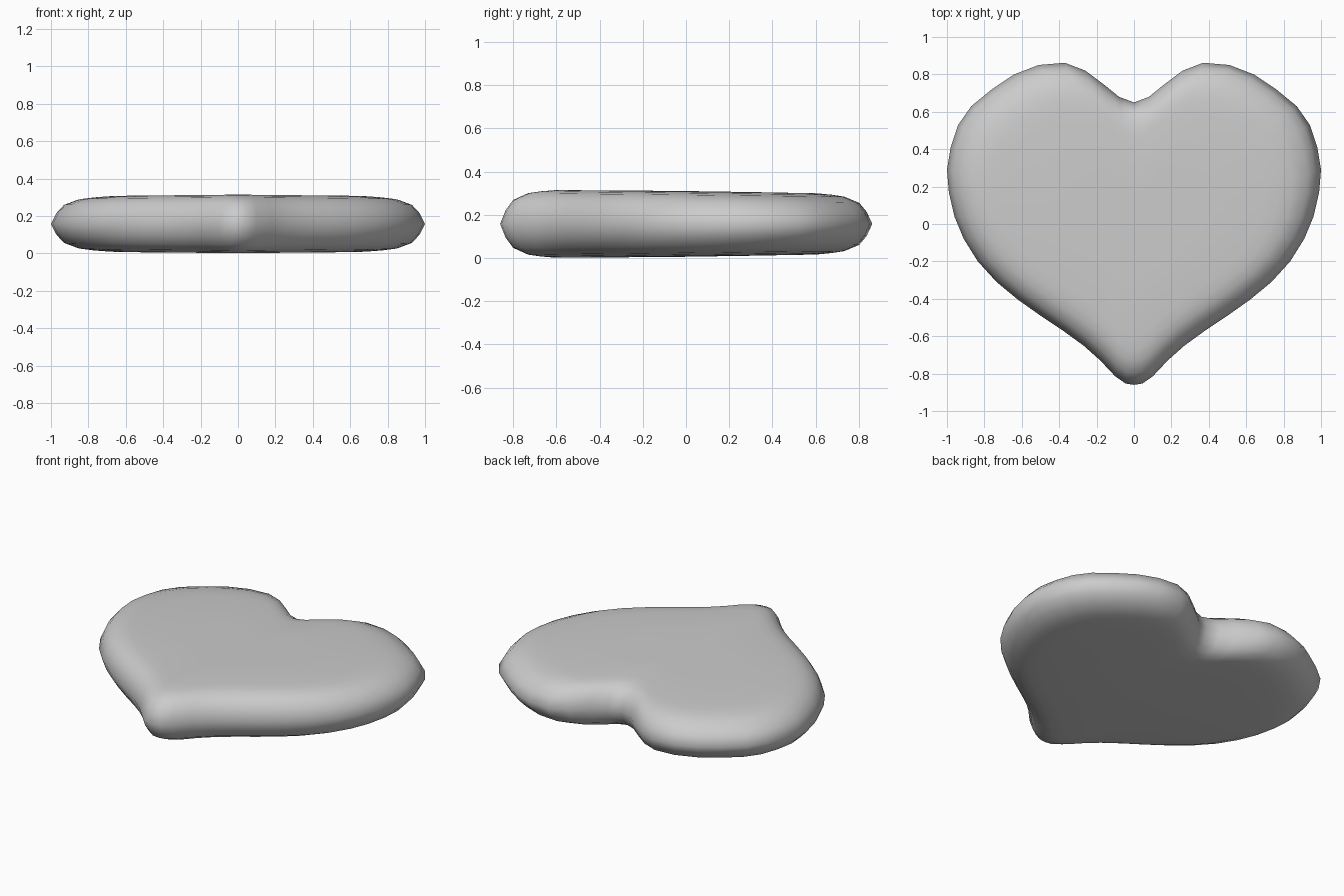
import bpy, bmesh

if "Cube" in bpy.data.objects:
    bpy.data.objects.remove(bpy.data.objects["Cube"])

# Right half of the heart outline, notch to tip
half = [(0, .65), (.08, .68), (.16, .745), (.26, .82), (.37, .862), (.51, .85),
        (.64, .80), (.76, .72), (.87, .63), (.94, .53), (.98, .41), (1.0, .29),
        (.99, .17), (.96, .04), (.91, -.08), (.835, -.2), (.735, -.31), (.62, -.405),
        (.50, -.49), (.38, -.57), (.27, -.65), (.18, -.73), (.10, -.815),
        (.045, -.853), (0, -.86)]
outline = half + [(-x, y) for x, y in half[-2:0:-1]]

# Rounded rim: (scale toward centre, half thickness), slightly thicker at the tip
rim = [(.70, .149), (.78, .143), (.85, .134), (.93, .104), (.97, .06)]
profile = [(.35, .151)] + rim + [(1, 0)]
profile += [(s, -h) for s, h in profile[-2::-1]]
MID = .158

bm = bmesh.new()
rings = [[bm.verts.new((x * s, y * s, MID + h * (1 - .07 * y * s / .86)))
          for x, y in outline] for s, h in profile]
n = len(outline)
for a, b in zip(rings, rings[1:]):
    for i in range(n):
        j = (i + 1) % n
        bm.faces.new((a[i], a[j], b[j], b[i]))

# Close the top and bottom with fans
for ring, z in ((rings[0], .152), (rings[-1], -.152)):
    c = bm.verts.new((0, 0, MID + z))
    for i in range(n):
        bm.faces.new((c, ring[i], ring[(i + 1) % n]))
bmesh.ops.recalc_face_normals(bm, faces=bm.faces)
for f in bm.faces:
    f.smooth = True

mesh = bpy.data.meshes.new("heart")
bm.to_mesh(mesh)
bm.free()
heart = bpy.data.objects.new("heart", mesh)
bpy.context.collection.objects.link(heart)
